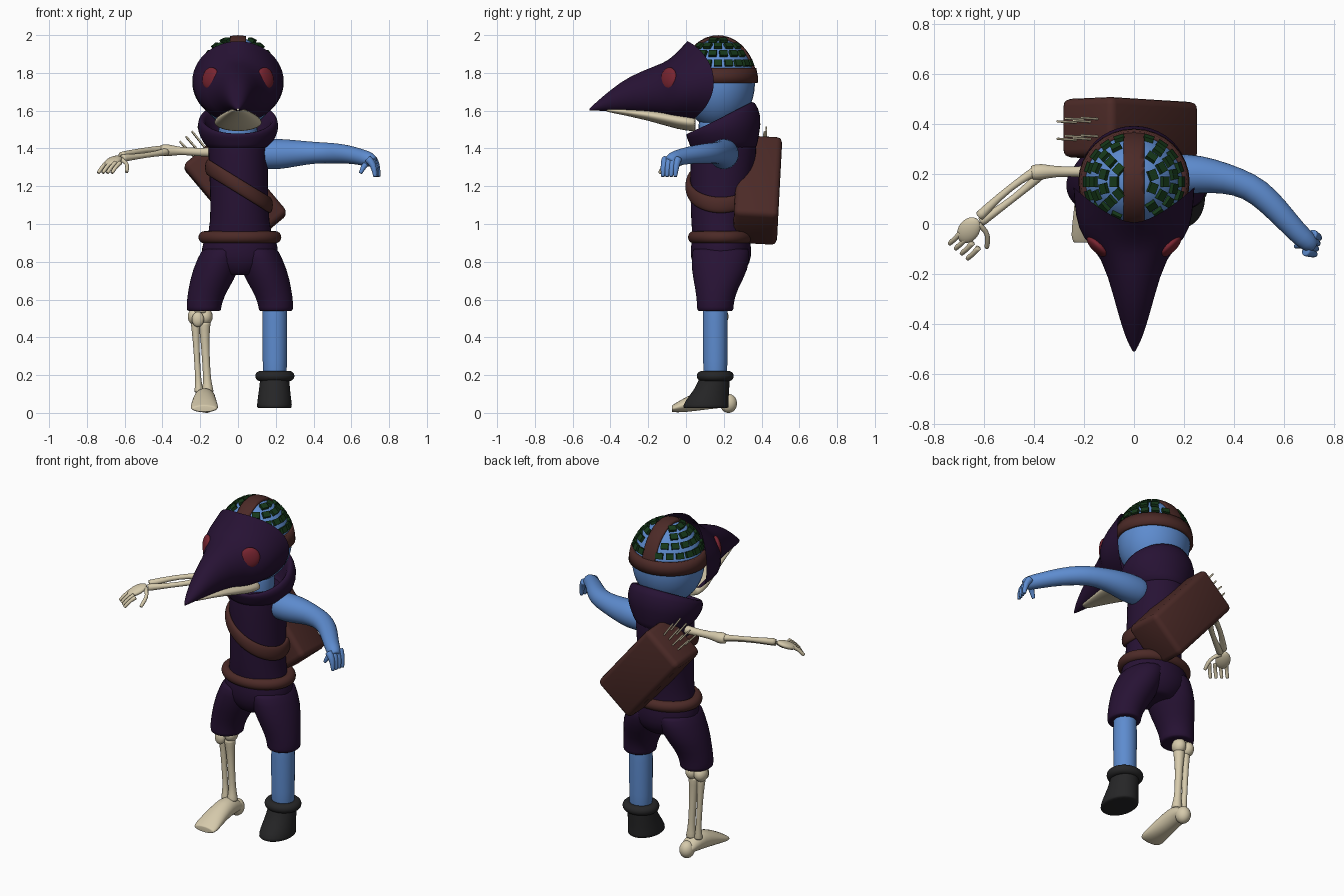
import bpy, bmesh
from math import sin, cos, pi, radians
from mathutils import Vector, Matrix

if "Cube" in bpy.data.objects:
    bpy.data.objects.remove(bpy.data.objects["Cube"])


def material(name, rgb):
    m = bpy.data.materials.new(name)
    m.use_nodes = True
    m.diffuse_color = (*rgb, 1)
    m.node_tree.nodes["Principled BSDF"].inputs["Base Color"].default_value = (*rgb, 1)
    return m


PURPLE = material("dark_purple_cloth", (0.02, 0.006, 0.034))
BLUE = material("blue_skin", (0.11, 0.26, 0.62))
BONE = material("bone_cream", (0.67, 0.59, 0.41))
BROWN = material("brown_leather", (0.072, 0.023, 0.02))
GREEN = material("dark_green", (0.008, 0.04, 0.01))
BLACK = material("black_boot", (0.019, 0.019, 0.02))
RED = material("red_lens", (0.19, 0.018, 0.03))


def finish(name, bm, mat, smooth=True, subdiv=0):
    bmesh.ops.recalc_face_normals(bm, faces=bm.faces[:])
    me = bpy.data.meshes.new(name)
    bm.to_mesh(me)
    bm.free()
    me.materials.append(mat)
    ob = bpy.data.objects.new(name, me)
    bpy.context.collection.objects.link(ob)
    if smooth:
        me.shade_smooth()
    if subdiv:
        mod = ob.modifiers.new("smooth", "SUBSURF")
        mod.levels = mod.render_levels = subdiv
    return ob


def loft(name, rings, mat, caps=True, loop=False, subdiv=1):
    """Skin a list of point rings; inset rings keep the end caps crisp."""
    if caps:
        def inset(r):
            c = sum(r, Vector()) / len(r)
            return [p.lerp(c, 0.1) for p in r]
        rings = [inset(rings[0])] + rings + [inset(rings[-1])]
    bm = bmesh.new()
    vs = [[bm.verts.new(p) for p in r] for r in rings]
    n = len(vs[0])
    pairs = list(zip(vs, vs[1:])) + ([(vs[-1], vs[0])] if loop else [])
    for a, b in pairs:
        for i in range(n):
            j = (i + 1) % n
            bm.faces.new((a[i], a[j], b[j], b[i]))
    if caps:
        bm.faces.new(vs[0])
        bm.faces.new(vs[-1])
    return finish(name, bm, mat, subdiv=subdiv)


def ring(x, y, z, rx, ry, tilt=0, n=20):
    return [Vector((x + rx * cos(t), y + ry * sin(t), z + tilt * sin(t)))
            for t in (2 * pi * i / n for i in range(n))]


def arch(y, w, top, bottom, sweep=0, n=24):
    """Upright cross-section whose sides sweep backwards."""
    zc, h = (top + bottom) / 2, (top - bottom) / 2
    return [Vector((w * cos(t), y + sweep * abs(cos(t)) ** 1.5, zc + h * sin(t)))
            for t in (2 * pi * i / n for i in range(n))]


def tube(name, pts, mat, n=12):
    """Round limb through (x, y, z, radius) points."""
    ps = [Vector(p[:3]) for p in pts]
    d = ps[-1] - ps[0]
    ref = Vector((0, 1, 0)) if abs(d.z) > max(abs(d.x), abs(d.y)) else Vector((0, 0, 1))
    rings = []
    for i, p in enumerate(ps):
        t = (ps[min(i + 1, len(ps) - 1)] - ps[max(i - 1, 0)]).normalized()
        u = t.cross(ref).normalized()
        v = t.cross(u)
        rings.append([p + pts[i][3] * (u * cos(a) + v * sin(a))
                      for a in (2 * pi * k / n for k in range(n))])
    return loft(name, rings, mat)


def hoop(name, c, rx, ry, thick, high, mat, slope=0, n=40):
    rings = []
    for i in range(n):
        t = 2 * pi * i / n
        rings.append([Vector((c[0] + (rx + thick * cos(a)) * cos(t),
                              c[1] + (ry + thick * cos(a)) * sin(t),
                              c[2] + high * sin(a) + slope * cos(t)))
                      for a in (2 * pi * k / 10 for k in range(10))])
    return loft(name, rings, mat, caps=False, loop=True)


def ball(name, c, size, mat, cuts=(), rot=Matrix(), thickness=0):
    """Ellipsoid, optionally trimmed by (point, outward direction) planes to a shell."""
    bm = bmesh.new()
    bmesh.ops.create_uvsphere(bm, u_segments=32, v_segments=20, radius=1,
                              matrix=Matrix.Translation(c) @ rot @ Matrix.Diagonal((*size, 1)))
    for co, no in cuts:
        bmesh.ops.bisect_plane(bm, geom=bm.verts[:] + bm.edges[:] + bm.faces[:],
                               plane_co=co, plane_no=no, clear_outer=True)
    ob = finish(name, bm, mat)
    if thickness:
        ob.modifiers.new("thickness", "SOLIDIFY").thickness = thickness
    return ob


# Head and cap
HEAD, SIZE = Vector((0, 0.17, 1.745)), Vector((0.205, 0.195, 0.24))
ball("head", HEAD, SIZE, BLUE)
tube("neck", [(0, 0.17, 1.36, 0.11), (0, 0.17, 1.56, 0.11)], BLUE)
ball("cap_rim", HEAD, SIZE * 1.09, BROWN, thickness=0.025,
     cuts=[((0, 0, 1.748), (0, 0, -1)), ((0, 0.3, 1.825), (0, 0, 1)), ((0, 0.07, 0), (0, -1, 0))])
ball("cap_strip", HEAD, SIZE * 1.06, BROWN, thickness=0.02,
     cuts=[((0.042, 0, 0), (1, 0, 0)), ((-0.042, 0, 0), (-1, 0, 0)),
           ((0, 0, 1.8), (0, 0, -1)), ((0, 0, 0), (0, -1, 0))])
bm = bmesh.new()
for row, (elev, count) in enumerate([(26, 20), (40, 17), (54, 13), (68, 9)]):
    for k in range(count):
        a, e = 2 * pi * (k + 0.5 * (row % 2)) / count, radians(elev)
        d = Vector((cos(a) * cos(e), sin(a) * cos(e), sin(e)))
        p = HEAD + d * SIZE
        if p.y < 0.03 or abs(p.x) < 0.055:
            continue
        normal = Vector((d.x / SIZE.x, d.y / SIZE.y, d.z / SIZE.z))
        m = Matrix.Translation(p) @ normal.to_track_quat("Z", "Y").to_matrix().to_4x4()
        bmesh.ops.create_cube(bm, size=1, matrix=m @ Matrix.Diagonal((0.042, 0.034, 0.03, 1)))
finish("cap_plates", bm, GREEN, smooth=False)

# Beaked mask with lenses
loft("beak_mask", [arch(0.0, 0.245, 1.97, 1.535, 0.15), arch(-0.05, 0.238, 1.91, 1.55, 0.08),
                   arch(-0.10, 0.208, 1.865, 1.56, 0.04), arch(-0.145, 0.13, 1.845, 1.575, 0.02),
                   arch(-0.3, 0.08, 1.785, 1.59), arch(-0.4, 0.052, 1.71, 1.597),
                   arch(-0.47, 0.028, 1.65, 1.6), arch(-0.51, 0.005, 1.612, 1.6)],
     PURPLE, caps=False)
loft("lower_beak", [arch(0.05, 0.125, 1.58, 1.49), arch(-0.03, 0.13, 1.59, 1.495),
                    arch(-0.2, 0.08, 1.61, 1.55), arch(-0.42, 0.025, 1.615, 1.594)], BONE)
for side, s in (("left", 1), ("right", -1)):
    turn = Vector((0.68 * s, -0.73, 0.12)).to_track_quat("Z", "Y").to_matrix().to_4x4()
    ball(side + "_lens", (0.145 * s, -0.092, 1.77), (0.056, 0.06, 0.022), RED, rot=turn)

# Torso, hood collar and shorts
loft("torso", [ring(0.01, 0.185, 0.9, 0.185, 0.15), ring(0.01, 0.175, 1.0, 0.155, 0.15),
               ring(0.005, 0.185, 1.2, 0.155, 0.165), ring(0, 0.2, 1.38, 0.16, 0.178),
               ring(0, 0.2, 1.47, 0.16, 0.17)], PURPLE)
loft("hood_collar", [ring(0, 0.2, 1.40, 0.165, 0.178), ring(0, 0.2, 1.46, 0.205, 0.19, 0.02),
                     ring(0, 0.2, 1.52, 0.222, 0.205, 0.05), ring(0, 0.185, 1.57, 0.205, 0.18, 0.09),
                     ring(0, 0.18, 1.56, 0.18, 0.155, 0.085), ring(0, 0.18, 1.45, 0.14, 0.13, 0.02)],
     PURPLE)
loft("shorts_hips", [ring(0.01, 0.185, 0.95, 0.18, 0.15), ring(0.01, 0.185, 0.87, 0.21, 0.165),
                     ring(0.01, 0.185, 0.79, 0.2, 0.16), ring(0.01, 0.18, 0.73, 0.1, 0.11)], PURPLE)
for side, s in (("left", 1), ("right", -1)):
    loft(side + "_shorts_leg",
         [ring(0.01 + s * x, y, z, rx, ry) for x, y, z, rx, ry in
          [(0.09, 0.185, 0.87, 0.11, 0.155), (0.125, 0.18, 0.76, 0.128, 0.155),
           (0.17, 0.16, 0.65, 0.105, 0.11), (0.19, 0.155, 0.58, 0.094, 0.098),
           (0.19, 0.155, 0.54, 0.092, 0.098)]], PURPLE)

# Belt, bandolier and quiver
hoop("belt", (0.01, 0.185, 0.93), 0.19, 0.145, 0.032, 0.034, BROWN)
hoop("bandolier", (0.005, 0.185, 1.2), 0.163, 0.172, 0.018, 0.045, BROWN, slope=-0.1)
center = Vector((-0.015, 0.378, 1.18))
turn = Matrix.Rotation(radians(-3), 4, "X") @ Matrix.Rotation(radians(-40), 4, "Y")
place = Matrix.Translation(center) @ turn
bm = bmesh.new()
bmesh.ops.create_cube(bm, size=1, matrix=place @ Matrix.Diagonal((0.27, 0.235, 0.55, 1)))
bmesh.ops.bevel(bm, geom=bm.edges[:], offset=0.03, segments=3, profile=0.5, affect="EDGES")
finish("quiver", bm, BROWN)
for i in range(8):
    u, v = -0.05 + 0.035 * (i % 4), -0.05 + 0.07 * (i // 4) + 0.01 * (i % 2)
    a, b = place @ Vector((u, v, 0.22)), place @ Vector((u * 1.2, v, 0.385))
    tube("arrow_shaft", [(*a, 0.006), (*b, 0.006)], BONE, n=6)

# Left arm and hand
tube("left_arm", [(0.12, 0.2, 1.37, 0.08), (0.22, 0.2, 1.37, 0.084), (0.31, 0.195, 1.375, 0.07),
                  (0.42, 0.17, 1.378, 0.056), (0.5, 0.13, 1.375, 0.056), (0.58, 0.05, 1.37, 0.05),
                  (0.65, -0.03, 1.355, 0.043), (0.7, -0.075, 1.34, 0.042),
                  (0.72, -0.09, 1.33, 0.025)], BLUE, n=16)
for i in range(4):
    x, y = 0.018 * (i - 1.5), 0.022 * (i - 1.5)
    tube("left_finger", [(0.70 + x / 2, -0.075 + y, 1.345, 0.024), (0.728 + x / 3, -0.085 + y, 1.315, 0.019),
                         (0.735 + x / 3, -0.09 + y, 1.25, 0.011)], BLUE, n=8)
tube("left_thumb", [(0.69, -0.07, 1.335, 0.022), (0.665, -0.085, 1.305, 0.016),
                    (0.648, -0.09, 1.268, 0.01)], BLUE, n=8)

# Right arm and hand bones
tube("right_upper_arm_bone", [(-0.13, 0.21, 1.38, 0.028), (-0.2, 0.21, 1.38, 0.022),
                              (-0.32, 0.21, 1.388, 0.02), (-0.37, 0.21, 1.39, 0.036),
                              (-0.41, 0.205, 1.39, 0.03)], BONE)
for dx, dy, dz in ((0.0, 0.02, 0.012), (0.012, -0.022, -0.014)):
    tube("right_forearm_bone", [(-0.39 + dx, 0.205 + dy / 2, 1.39 + dz / 2, 0.022),
                                (-0.45 + dx, 0.16 + dy, 1.385 + dz, 0.014),
                                (-0.54 + dx, 0.09 + dy, 1.372 + dz, 0.014),
                                (-0.62 + dx / 2, 0.02 + dy / 2, 1.355 + dz / 2, 0.022)], BONE)
palm_turn = Matrix.Rotation(radians(-35), 4, "Z") @ Matrix.Rotation(radians(22), 4, "X")
ball("right_palm", (-0.662, -0.025, 1.333), (0.042, 0.06, 0.02), BONE, rot=palm_turn)
for i in range(4):
    x, y = -0.695 + 0.024 * i, -0.035 - 0.02 * i
    tube("right_finger", [(x, y, 1.325, 0.014), (x - 0.022, y - 0.025, 1.305, 0.01),
                          (x - 0.035, y - 0.035, 1.285, 0.012), (x - 0.045, y - 0.045, 1.27, 0.009)], BONE, n=8)
tube("right_thumb", [(-0.625, 0.0, 1.345, 0.015), (-0.59, -0.03, 1.325, 0.01),
                     (-0.585, -0.06, 1.305, 0.013), (-0.59, -0.095, 1.275, 0.01)], BONE, n=8)

# Left leg and boot
tube("left_leg", [(0.195, 0.155, 0.6, 0.066), (0.195, 0.155, 0.38, 0.067), (0.195, 0.155, 0.18, 0.064)], BLUE, n=20)
loft("boot", [ring(0.193, 0.105, 0.025, 0.095, 0.125), ring(0.193, 0.108, 0.06, 0.092, 0.118),
              ring(0.193, 0.14, 0.13, 0.082, 0.09), ring(0.195, 0.155, 0.2, 0.077, 0.08)], BLACK)
hoop("boot_cuff", (0.195, 0.155, 0.195), 0.076, 0.07, 0.03, 0.029, BLACK)

# Right leg and foot bones
tube("right_thigh_bone", [(-0.195, 0.17, 0.62, 0.03), (-0.2, 0.17, 0.53, 0.045)], BONE)
for dx in (-0.028, 0.028):
    ball("right_knee_joint", (-0.2 + dx, 0.18, 0.51), (0.038, 0.045, 0.045), BONE)
ball("right_kneecap", (-0.212, 0.13, 0.495), (0.032, 0.022, 0.04), BONE)
for dx, r in ((-0.025, 0.016), (0.022, 0.021)):
    tube("right_shin_bone", [(-0.2 + dx, 0.175, 0.48, r * 1.7), (-0.198 + dx, 0.178, 0.4, r * 1.1),
                             (-0.19 + dx, 0.18, 0.25, r), (-0.185 + dx, 0.18, 0.17, r),
                             (-0.182 + dx, 0.175, 0.11, r * 1.6)], BONE)
foot = [(0.24, -0.165, 0.04, 0.03, 0.08), (0.17, -0.175, 0.055, 0.025, 0.14),
        (0.09, -0.178, 0.06, 0.015, 0.125), (0.0, -0.178, 0.07, 0.004, 0.085),
        (-0.05, -0.178, 0.075, 0.002, 0.055), (-0.075, -0.178, 0.065, 0.005, 0.04)]
loft("right_foot", [[p + Vector((x, 0, 0)) for p in arch(y, w, top, low)]
                    for y, x, w, low, top in foot], BONE)
ball("right_heel", (-0.165, 0.225, 0.05), (0.042, 0.045, 0.05), BONE)
